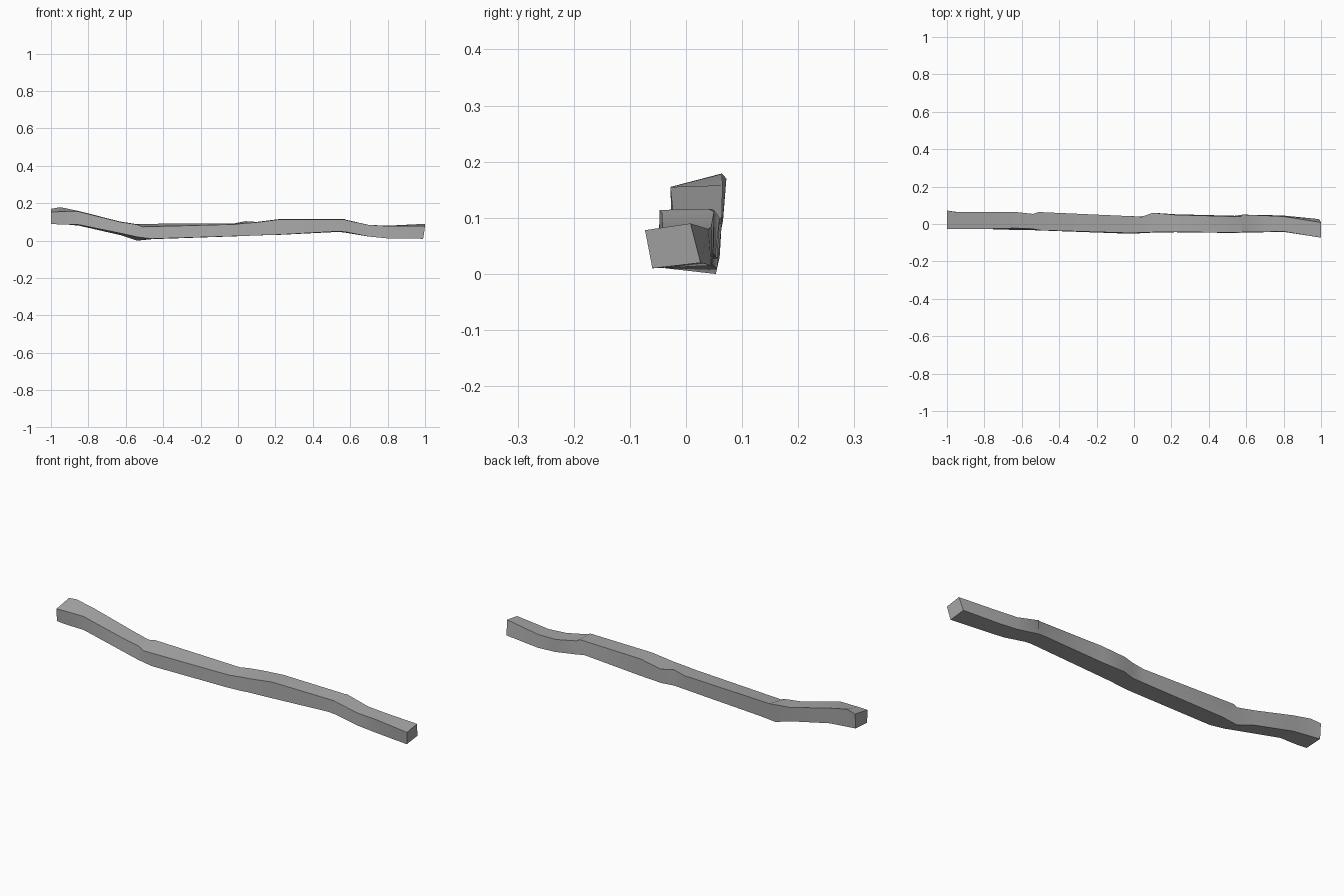
import bpy
import bmesh
import math

default_cube = bpy.data.objects.get("Cube")
if default_cube:
    bpy.data.objects.remove(default_cube, do_unlink=True)


def make_material(name, colour):
    material = bpy.data.materials.new(name)
    material.use_nodes = True
    material.diffuse_color = colour
    shader = material.node_tree.nodes["Principled BSDF"]
    shader.inputs["Base Color"].default_value = colour
    shader.inputs["Roughness"].default_value = 0.8
    return material


def loft(name, sections, lean, material):
    """Skin a closed, capped beam through four-cornered cross-sections."""
    mesh_builder = bmesh.new()
    rings = []
    for x, *corners in sections:
        ring = []
        for index, (y, z) in enumerate(corners):
            is_top = index in (1, 2)
            shift = lean.get(x, 0) if is_top else 0
            ring.append(mesh_builder.verts.new((x + shift, y / 100, z / 100)))
        rings.append(ring)
    for ring, following in zip(rings, rings[1:]):
        for i in range(4):
            j = (i + 1) % 4
            mesh_builder.faces.new((ring[i], ring[j], following[j], following[i]))
    mesh_builder.faces.new(rings[0])
    mesh_builder.faces.new(reversed(rings[-1]))
    bmesh.ops.recalc_face_normals(mesh_builder, faces=mesh_builder.faces[:])
    mesh = bpy.data.meshes.new(name)
    mesh_builder.to_mesh(mesh)
    mesh_builder.free()
    mesh.materials.append(material)
    beam = bpy.data.objects.new(name, mesh)
    bpy.context.collection.objects.link(beam)
    return beam


# Cross-sections along the beam: x, then front bottom, front top,
# back top and back bottom corners as (y, z) in hundredths
beam_sections = [
    (-1, (-2.5, 9), (-2.8, 15.3), (7.2, 17), (6.6, 9.5)),
    (-.95, (-2.5, 8.6), (-2.8, 15.5), (6.4, 17.9), (6.5, 9)),
    (-.85, (-2.5, 8.5), (-2.8, 15.5), (6.5, 15.8), (6.3, 8)),
    (-.63, (-3.2, 4), (-2.2, 10), (6.4, 10.2), (6, 3)),
    (-.54, (-3.3, 2), (-2.6, 8.6), (5.4, 8.8), (5.3, 0)),
    (-.46, (-3.6, 1), (-3.3, 7.4), (6.4, 9), (5.5, .8)),
    (-.02, (-5.2, 2.4), (-4.8, 8.7), (4.2, 9.2), (4.2, 2.3)),
    (.04, (-4.9, 2.5), (-4.6, 9.3), (3.8, 10.4), (4, 2.5)),
    (.1, (-4.6, 2.8), (-4.4, 9.8), (6, 10), (5.6, 2.8)),
    (.22, (-4.4, 3.2), (-4.2, 11.3), (4.9, 11.5), (5.2, 3.1)),
    (.54, (-4.8, 5), (-4.7, 11.4), (3.9, 11.6), (4.4, 4.7)),
    (.58, (-4.6, 4.6), (-4.3, 10.9), (5, 11.1), (5, 4.2)),
    (.7, (-4.4, 2.2), (-4.2, 8.4), (4.5, 8.4), (4.8, 2.2)),
    (.8, (-4.2, 1.2), (-4, 7.8), (4, 8), (4.5, 1.5)),
    (.99, (-6, 1), (-7.3, 7.8), (.8, 9), (2.6, 2)),
]

# How far the top edge leans along x at the slanted sections
section_lean = {-.46: -.05, .54: .03, .99: .01}

# Crooked timber beam
grey = make_material("weathered grey", (0.4, 0.4, 0.4, 1))
beam = loft("crooked_beam", beam_sections, section_lean, grey)

# Soft bends along the sides, crisp long edges
bpy.ops.object.select_all(action="DESELECT")
beam.select_set(True)
bpy.context.view_layer.objects.active = beam
bpy.ops.object.shade_smooth_by_angle(angle=math.radians(30))
